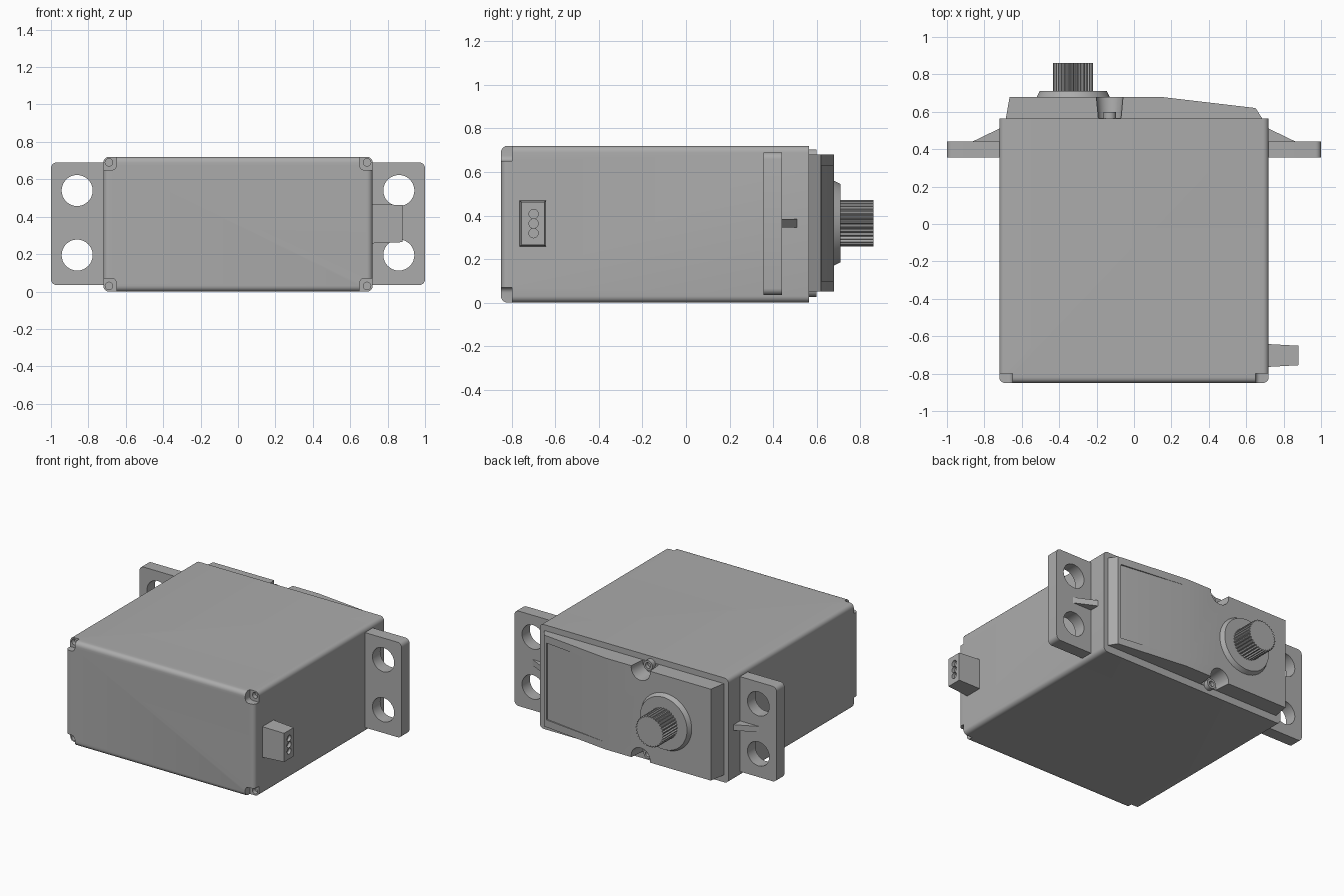
import bpy
import bmesh
import math
from mathutils import Vector

old = bpy.data.objects.get("Cube")
if old:
    bpy.data.objects.remove(old, do_unlink=True)

grey = bpy.data.materials.new("plain_grey")
grey.use_nodes = True
COLOR = (0.41, 0.41, 0.41, 1)
grey.diffuse_color = COLOR
grey.node_tree.nodes["Principled BSDF"].inputs["Base Color"].default_value = COLOR


def finish(bm, name):
    bmesh.ops.recalc_face_normals(bm, faces=bm.faces)
    mesh = bpy.data.meshes.new(name)
    bm.to_mesh(mesh)
    bm.free()
    obj = bpy.data.objects.new(name, mesh)
    bpy.context.collection.objects.link(obj)
    mesh.materials.append(grey)
    return obj


def prism(name, outline, axis, lo, hi):
    """Extrude a 2D outline along y (outline is x, z) or z (outline is x, y)."""
    bm = bmesh.new()
    put = (lambda p: (p[0], lo, p[1])) if axis == "y" else (lambda p: (p[0], p[1], lo))
    face = bm.faces.new([bm.verts.new(put(p)) for p in outline])
    new = bmesh.ops.extrude_face_region(bm, geom=[face])["geom"]
    shift = Vector((0, hi - lo, 0)) if axis == "y" else Vector((0, 0, hi - lo))
    bmesh.ops.translate(bm, vec=shift, verts=[v for v in new if isinstance(v, bmesh.types.BMVert)])
    return finish(bm, name)


def box(name, x, y, z, radius=0, pick=None):
    bm = bmesh.new()
    bmesh.ops.create_cube(bm, size=1)
    for v in bm.verts:
        v.co = [r[0] if c < 0 else r[1] for c, r in zip(v.co, (x, y, z))]
    if radius:
        edges = [e for e in bm.edges if pick(e)]
        bmesh.ops.bevel(bm, geom=edges, offset=radius, segments=5, profile=0.5, affect="EDGES")
    return finish(bm, name)


def rod(name, x, z, y0, y1, r0, r1=None, sides=32):
    """Round part lying along y."""
    r1 = r0 if r1 is None else r1
    bm = bmesh.new()
    rings = [[bm.verts.new((x + r * math.cos(math.tau * i / sides), y,
                            z + r * math.sin(math.tau * i / sides))) for i in range(sides)]
             for y, r in ((y0, r0), (y1, r1))]
    for i in range(sides):
        j = (i + 1) % sides
        bm.faces.new((rings[0][i], rings[0][j], rings[1][j], rings[1][i]))
    for ring in rings:
        bm.faces.new(ring)
    return finish(bm, name)


def cut(target, cutters):
    for c in cutters:
        m = target.modifiers.new("cut", "BOOLEAN")
        m.operation = "DIFFERENCE"
        m.solver = "EXACT"
        m.object = c
    bpy.context.view_layer.update()
    result = bpy.data.meshes.new_from_object(
        target.evaluated_get(bpy.context.evaluated_depsgraph_get()))
    target.modifiers.clear()
    target.data = result
    for c in cutters:
        bpy.data.objects.remove(c, do_unlink=True)


def smooth(obj):
    bpy.ops.object.select_all(action="DESELECT")
    obj.select_set(True)
    bpy.context.view_layer.objects.active = obj
    bpy.ops.object.shade_smooth_by_angle(angle=math.radians(30))


def along(e, axis):
    return abs((e.verts[0].co - e.verts[1].co)[axis]) > 1e-4


MID = 0.36
BACK = 0.565

# Main case: rounded everywhere except around its back rim
case = box("case", (-0.72, 0.72), (-0.85, BACK), (0, 0.72), 0.03,
           lambda e: min(v.co.y for v in e.verts) < 0)
cutters = []
for sx in (-1, 1):
    for sz in (-1, 1):
        xs = sorted((sx * 0.65, sx * 0.8))
        zs = sorted((MID + sz * 0.29, MID + sz * 0.44))
        cutters.append(box("notch_cutter", xs, (-0.9, -0.8), zs, 0.025,
                           lambda e: along(e, 1) and abs(e.verts[0].co.x) < 0.7
                           and abs(e.verts[0].co.z - MID) < 0.3))
        cutters.append(rod("screw_cutter", sx * 0.69, MID + sz * 0.33, -0.85, -0.77, 0.02, sides=20))
cut(case, cutters)
smooth(case)

# Mounting ears with two holes and a stiffening rib each
for sx, side in ((1, "left"), (-1, "right")):
    ear = box(side + "_ear", sorted((sx * 0.7, sx)), (0.355, 0.44), (0.035, 0.69), 0.03,
              lambda e: along(e, 1) and abs(e.verts[0].co.x) > 0.9)
    cut(ear, [rod("hole_cutter", sx * 0.86, z, 0.3, 0.5, 0.083) for z in (0.195, 0.54)])
    smooth(ear)
    prism(side + "_rib", [(sx * 0.7, 0.43), (sx * 0.7, 0.52), (sx * 0.72, 0.51), (sx * 0.865, 0.44),
                          (sx * 0.865, 0.43)], "z", 0.345, 0.385)

# Gearbox cover with sloping left half, shallow panel and screw channels
cover = prism("gear_cover", [(-0.685, 0.55), (-0.685, BACK), (-0.665, 0.68), (0.14, 0.68),
                             (0.65, 0.62), (0.685, BACK), (0.685, 0.55)], "z", 0.05, 0.68)
panel = prism("panel_cutter", [(0.14, 0.68), (0.14, 0.75), (0.63, 0.75), (0.63, 0.612)],
              "z", 0.1, 0.63)
channels = [rod("channel_cutter", -0.13, z, BACK + 0.003, 0.7, 0.062, 0.074) for z in (0.06, 0.67)]
cut(cover, [panel] + channels)
smooth(cover)

# Cover screws
for z, end in ((0.06, "lower"), (0.67, "upper")):
    screw = rod(end + "_cover_screw", -0.13, z, 0.55, 0.6, 0.034, sides=24)
    cut(screw, [rod("socket_cutter", -0.13, z, 0.575, 0.65, 0.019, sides=20)])
    smooth(screw)

# Output collar and splined shaft
SHAFT_X = -0.325
smooth(rod("shaft_collar", SHAFT_X, MID + 0.005, 0.67, 0.71, 0.2, 0.18, 48))
TEETH = 32
spline = []
for i in range(TEETH * 4):
    r = 0.107 if i % 4 < 2 else 0.098
    a = math.tau * i / (TEETH * 4)
    spline.append((SHAFT_X + r * math.cos(a), MID + 0.005 + r * math.sin(a)))
prism("output_shaft", spline, "y", 0.7, 0.86)

# Tapered cable plug with three wire sockets
bm = bmesh.new()
bmesh.ops.create_cube(bm, size=1)
for v in bm.verts:
    tip = v.co.x > 0
    v.co = (0.88 if tip else 0.7,
            -0.703 + math.copysign(0.052 if tip else 0.062, v.co.y),
            0.363 + math.copysign(0.099 if tip else 0.106, v.co.z))
plug = finish(bm, "cable_plug")
sockets = []
for k in (-1, 0, 1):
    s = rod("socket_cutter", 0, 0, -0.02, 0.02, 0.0215, sides=20)
    s.rotation_euler.z = math.pi / 2
    s.location = (0.88, -0.7, 0.363 + k * 0.044)
    sockets.append(s)
cut(plug, sockets)
smooth(plug)
